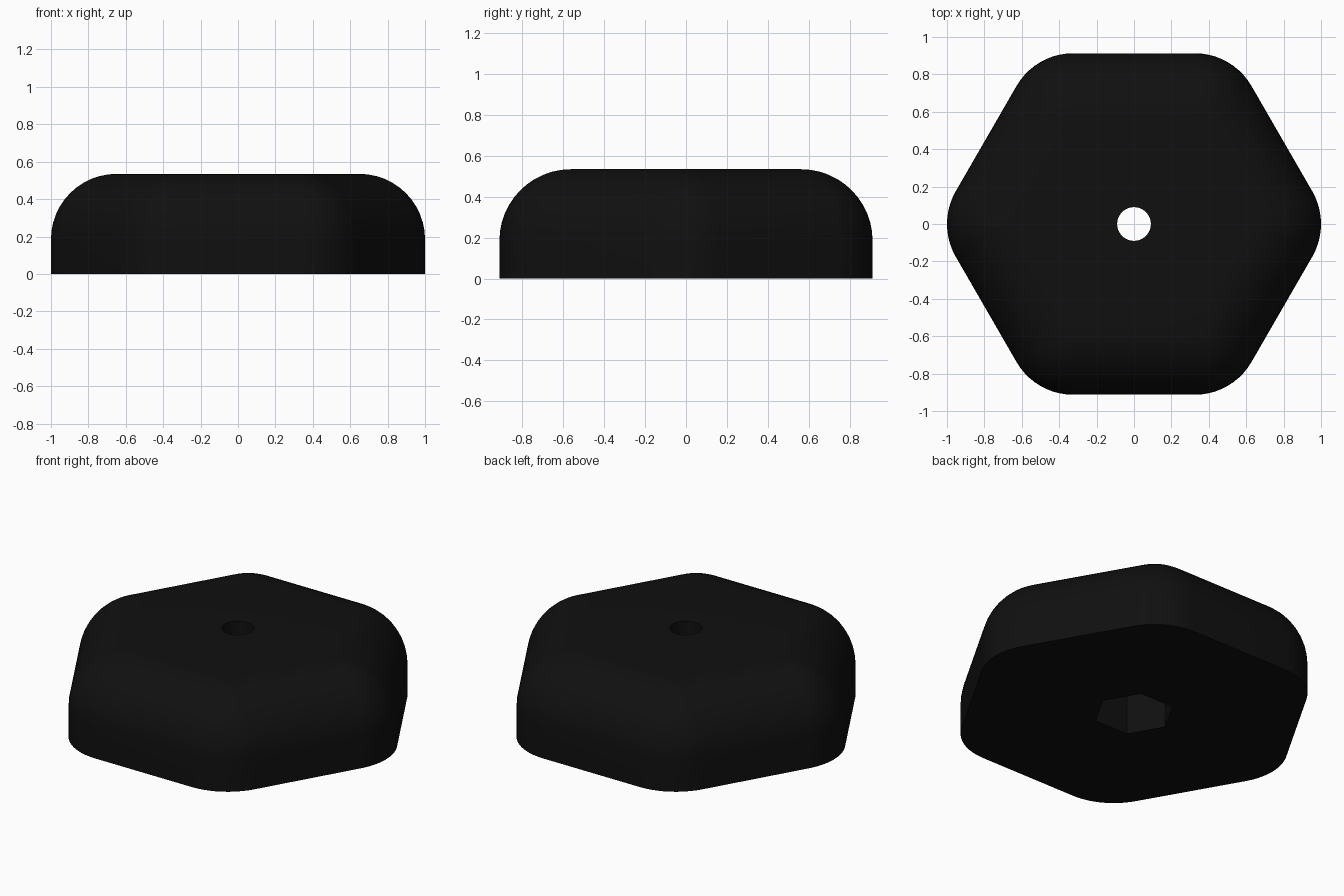
import bpy, bmesh, math

if "Cube" in bpy.data.objects:
    bpy.data.objects.remove(bpy.data.objects["Cube"])

HEIGHT = 0.535      # overall height
CORE = 0.65         # corner radius of the flat top hexagon
ROUND = 0.35        # rounding of corners and top edge
HOLE = 0.09         # bolt hole radius
POCKET = 0.225      # corner radius of the hexagonal nut pocket
POCKET_DEPTH = 0.35
ARC = 10            # segments per rounded corner
FILLET = 12         # segments of the top edge


def ring(bm, hex_r, round_r, z):
    """Hexagon of corner radius hex_r, grown outward by round_r."""
    verts = []
    for i in range(6):
        mid = math.radians(60 * i)
        for j in range(ARC + 1):
            a = mid + math.radians(60 * j / ARC - 30)
            verts.append(bm.verts.new((
                hex_r * math.cos(mid) + round_r * math.cos(a),
                hex_r * math.sin(mid) + round_r * math.sin(a), z)))
    return verts


bm = bmesh.new()

# Closed section: top hole, domed edge, base, nut pocket, back to the hole
section = [(0, HOLE, HEIGHT)]
for s in range(FILLET + 1):
    t = math.pi / 2 * s / FILLET
    section.append((CORE, ROUND * math.sin(t), HEIGHT - ROUND + ROUND * math.cos(t)))
section += [(CORE, ROUND, 0), (POCKET, 0, 0),
            (POCKET, 0, POCKET_DEPTH), (0, HOLE, POCKET_DEPTH)]

rings = [ring(bm, *p) for p in section]
for k, lower in enumerate(rings):
    upper = rings[(k + 1) % len(rings)]
    n = len(lower)
    for i in range(n):
        j = (i + 1) % n
        bm.faces.new((lower[i], upper[i], upper[j], lower[j]))

# Merge collapsed corners
bmesh.ops.remove_doubles(bm, verts=bm.verts[:], dist=1e-5)
bmesh.ops.recalc_face_normals(bm, faces=bm.faces[:])

mesh = bpy.data.meshes.new("knob")
bm.to_mesh(mesh)
bm.free()
knob = bpy.data.objects.new("knob", mesh)
bpy.context.collection.objects.link(knob)

black = bpy.data.materials.new("black plastic")
black.diffuse_color = (0.005, 0.005, 0.005, 1)
black.use_nodes = True
black.node_tree.nodes["Principled BSDF"].inputs["Base Color"].default_value = black.diffuse_color
mesh.materials.append(black)

# Smooth rounding with crisp rims
bpy.context.view_layer.objects.active = knob
knob.select_set(True)
bpy.ops.object.shade_smooth_by_angle(angle=math.radians(30))
